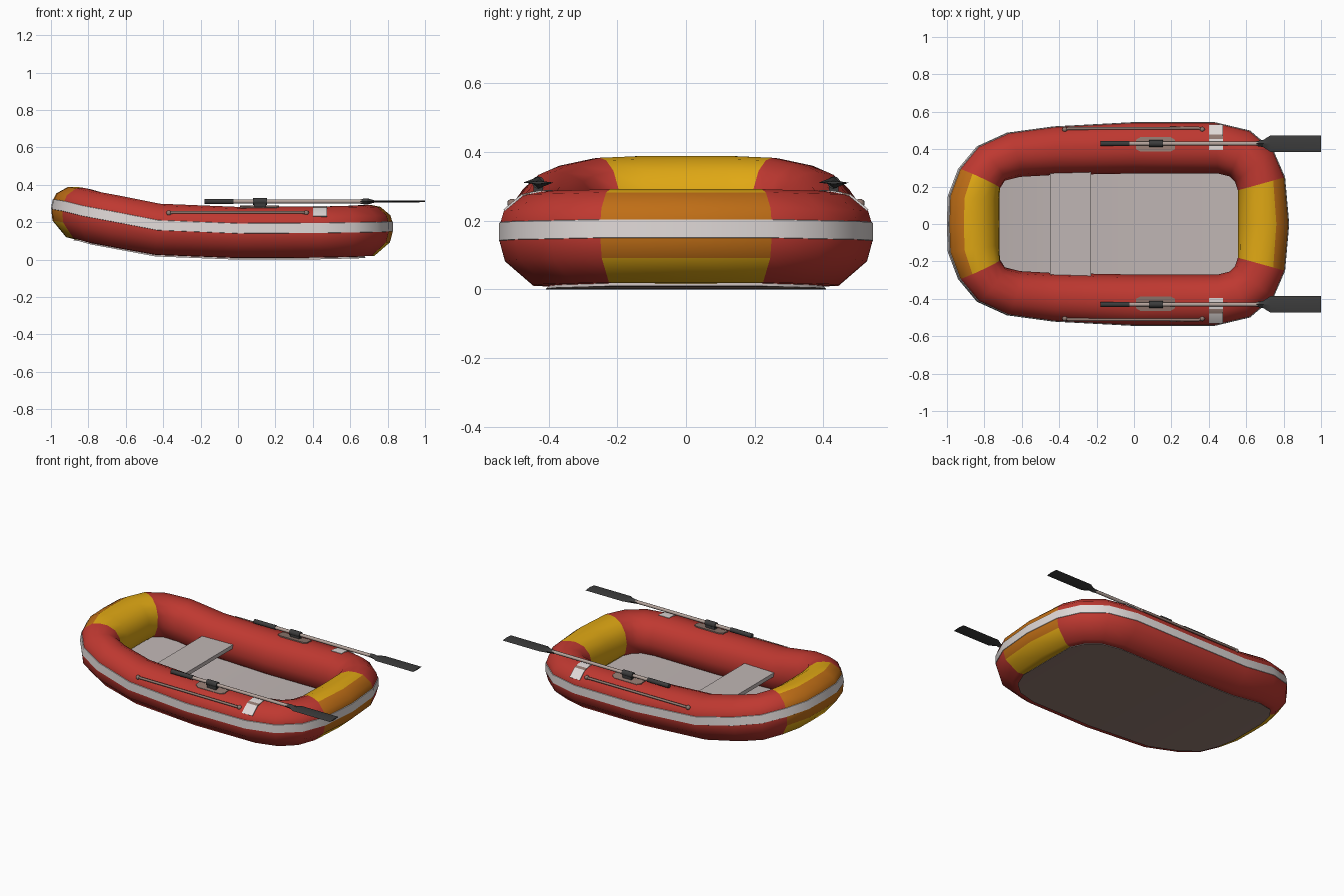
import bpy, bmesh, math
from mathutils import Vector

if "Cube" in bpy.data.objects:
    bpy.data.objects.remove(bpy.data.objects["Cube"])


def material(name, rgb):
    m = bpy.data.materials.new(name)
    m.diffuse_color = (*rgb, 1)
    m.use_nodes = True
    m.node_tree.nodes["Principled BSDF"].inputs["Base Color"].default_value = m.diffuse_color
    return m


RED = material("red rubber", (0.52, 0.04, 0.03))
YELLOW = material("yellow rubber", (0.74, 0.39, 0.007))
ORANGE = material("orange rubber", (0.52, 0.155, 0.008))
STRIPE = material("pale grey stripe", (0.74, 0.69, 0.68))
GREY = material("light grey floor", (0.53, 0.47, 0.46))
TAN = material("brown grey plastic", (0.29, 0.195, 0.165))
SHAFT = material("oar shaft grey", (0.46, 0.37, 0.33))
DARK = material("dark plastic", (0.045, 0.045, 0.045))


def finish(name, bm, mats, angle=40):
    bmesh.ops.recalc_face_normals(bm, faces=bm.faces)
    me = bpy.data.meshes.new(name)
    bm.to_mesh(me)
    bm.free()
    for m in mats:
        me.materials.append(m)
    ob = bpy.data.objects.new(name, me)
    bpy.context.collection.objects.link(ob)
    bpy.ops.object.select_all(action='DESELECT')
    ob.select_set(True)
    bpy.context.view_layer.objects.active = ob
    bpy.ops.object.shade_smooth_by_angle(angle=math.radians(angle))
    return ob


def loft(name, rings, mats, loop=False, rule=None, angle=40):
    """Skin closed rings of points; cap the ends unless looped."""
    bm = bmesh.new()
    vs = [[bm.verts.new(p) for p in r] for r in rings]
    n, k = len(rings), len(rings[0])
    for i in range(n if loop else n - 1):
        a, b = vs[i], vs[(i + 1) % n]
        for j in range(k):
            f = bm.faces.new((a[j], a[(j + 1) % k], b[(j + 1) % k], b[j]))
            if rule:
                f.material_index = rule(i, j)
    if not loop:
        bm.faces.new(vs[0])
        bm.faces.new(vs[-1])
    return finish(name, bm, mats, angle)


# Half hull stations: outer x, y, inner x, y, centre height, sheer slope
HALF = [(-1, 0, -.72, 0, .247, -.2),
        (-.995, .15, -.72, .11, .247, -.2),
        (-.94, .295, -.717, .19, .243, -.2),
        (-.84, .415, -.69, .232, .225, -.2),
        (-.68, .488, -.61, .252, .203, -.2),
        (-.43, .522, -.43, .262, .162, -.1),
        (0, .545, 0, .27, .145, 0),
        (.43, .545, .45, .27, .147, 0),
        (.62, .50, .51, .255, .15, 0),
        (.745, .395, .54, .225, .152, 0),
        (.808, .25, .555, .18, .155, 0),
        (.83, 0, .555, 0, .155, 0)]
FULL = HALF + [(a, -b, c, -d, z, s) for a, b, c, d, z, s in HALF[-2:0:-1]]
R = .137


def place(st, u, v):
    """Point on a hull station: u runs inner to outer, v runs up, tilted with the sheer."""
    xo, yo, xi, yi, z, s = st
    dx, dy = (xo - xi) / 2, (yo - yi) / 2
    return Vector(((xo + xi) / 2 + u * dx - s * v * R * .8,
                   (yo + yi) / 2 + u * dy, z + v * R + s * u * dx))


# Buoyancy tube: yellow bow and stern sections, orange on their outer side
SECTION = [(.98, -.05), (.97, .33), (.89, .6), (.5, .93), (.15, 1), (-.2, 1), (-.6, .84),
           (-.88, .5), (-1, 0), (-.87, -.5), (-.5, -.86), (-.1, -1), (.27, -.98), (.87, -.46)]
N = len(FULL)
ENDS = {0, 1, 10, 11, N - 1, N - 2}
loft("buoyancy_tube", [[place(s, u, v) for u, v in SECTION] for s in FULL],
     [RED, YELLOW, ORANGE], True,
     lambda i, j: 0 if i not in ENDS else 2 if j in (0, 1, 2, 13) else 1, 50)

# Rubbing strip around the outside
loft("rubbing_stripe", [[place(s, u, v) for u, v in
     ((.95, -.05), (1, -.03), (.99, .35), (.93, .37))] for s in FULL], [STRIPE], True)

# Floor: spans the hull between the tube sides, darker underneath
rings = []
for st in HALF[1:-1]:
    b, t = place(st, 0, -1.05), place(st, -.4, -.62)
    rings.append([b, t, Vector((t.x, -t.y, t.z)), Vector((b.x, -b.y, b.z))])
low = min(p.z for r in rings for p in r)
for r in rings:
    for p in r:
        p.z -= low if p.z < low + .02 else 0
loft("floor", rings, [GREY, TAN], rule=lambda i, j: 1 if j == 3 else 0)


def box(name, lo, hi, mat):
    bm = bmesh.new()
    bmesh.ops.create_cube(bm, size=1)
    for v in bm.verts:
        v.co = [(a + b) / 2 + c * (b - a) for a, b, c in zip(lo, hi, v.co)]
    return finish(name, bm, [mat])


# Seat board
box("seat", (-.45, -.285, .178), (-.23, .285, .203), GREY)


def circle_x(x, y, z, r, n=12):
    return [Vector((x, y + r * math.cos(2 * math.pi * i / n),
                    z + r * math.sin(2 * math.pi * i / n))) for i in range(n)]


def rod(name, x0, x1, y, z, r, mat):
    return loft(name, [circle_x(x0, y, z, r), circle_x(x1, y, z, r)], [mat])


for side, s in (("left", 1), ("right", -1)):
    y, z = .43 * s, .311
    # Oar: grip, shaft and blade
    rod(side + "_oar_grip", -.18, -.025, y, z, .014, DARK)
    rod(side + "_oar_shaft", -.03, .67, y, z, .0105, SHAFT)
    blade = []
    for x, w, h in ((.655, .013, .013), (.69, .019, .017), (.73, .044, .006), (1, .044, .004)):
        blade.append([(x, y + w, z), (x, y, z + h), (x, y - w, z), (x, y, z - h)])
    loft(side + "_oar_blade", blade, [DARK], angle=20)

    # Oarlock: base pad, post and collar
    pad = [(.01, .40), (.035, .388), (.195, .388), (.22, .40),
           (.22, .45), (.195, .465), (.035, .465), (.01, .45)]
    loft(side + "_oarlock_pad", [[(px, py * s, h - max(0, py - .44) * .5) for px, py in pad]
                                 for h in (.27, .29)], [TAN])
    box(side + "_oarlock_post", (.085, y - .014, .28), (.15, y + .014, .31), DARK)
    rod(side + "_oarlock_collar", .08, .155, y, z, .018, DARK)

    # Grab line with end knobs
    path = [(-.372, .49, .24), (-.368, .505, .25), (-.35, .511, .253),
            (.345, .513, .253), (.362, .507, .25), (.366, .492, .24)]
    cu = bpy.data.curves.new(side + "_grab_line", 'CURVE')
    cu.dimensions = '3D'
    cu.bevel_depth = .008
    cu.bevel_resolution = 2
    cu.use_fill_caps = True
    sp = cu.splines.new('POLY')
    sp.points.add(len(path) - 1)
    for p, (px, py, pz) in zip(sp.points, path):
        p.co = (px, py * s, pz, 1)
    cu.materials.append(TAN)
    bpy.context.collection.objects.link(bpy.data.objects.new(side + "_grab_line", cu))
    for x in (-.37, .365):
        bm = bmesh.new()
        bmesh.ops.create_uvsphere(bm, u_segments=12, v_segments=8, radius=.014)
        bmesh.ops.translate(bm, verts=bm.verts, vec=(x, .506 * s, .25))
        finish(side + "_grab_line_knob", bm, [TAN])

    # Strap patch wrapped over the tube
    prof = [(.88, .61), (.5, .93), (.34, .965), (.15, 1), (-.09, 1)]
    strap = []
    for u, v in prof:
        ring = []
        for x, k in ((.4, .98), (.4, 1.025), (.475, 1.025), (.475, .98)):
            ring.append((x, s * (.4075 + u * .1375 * k), .147 + v * R * k))
        strap.append(ring)
    loft(side + "_strap_patch", strap, [STRIPE, TAN], rule=lambda i, j: 1 if i == 1 else 0)
